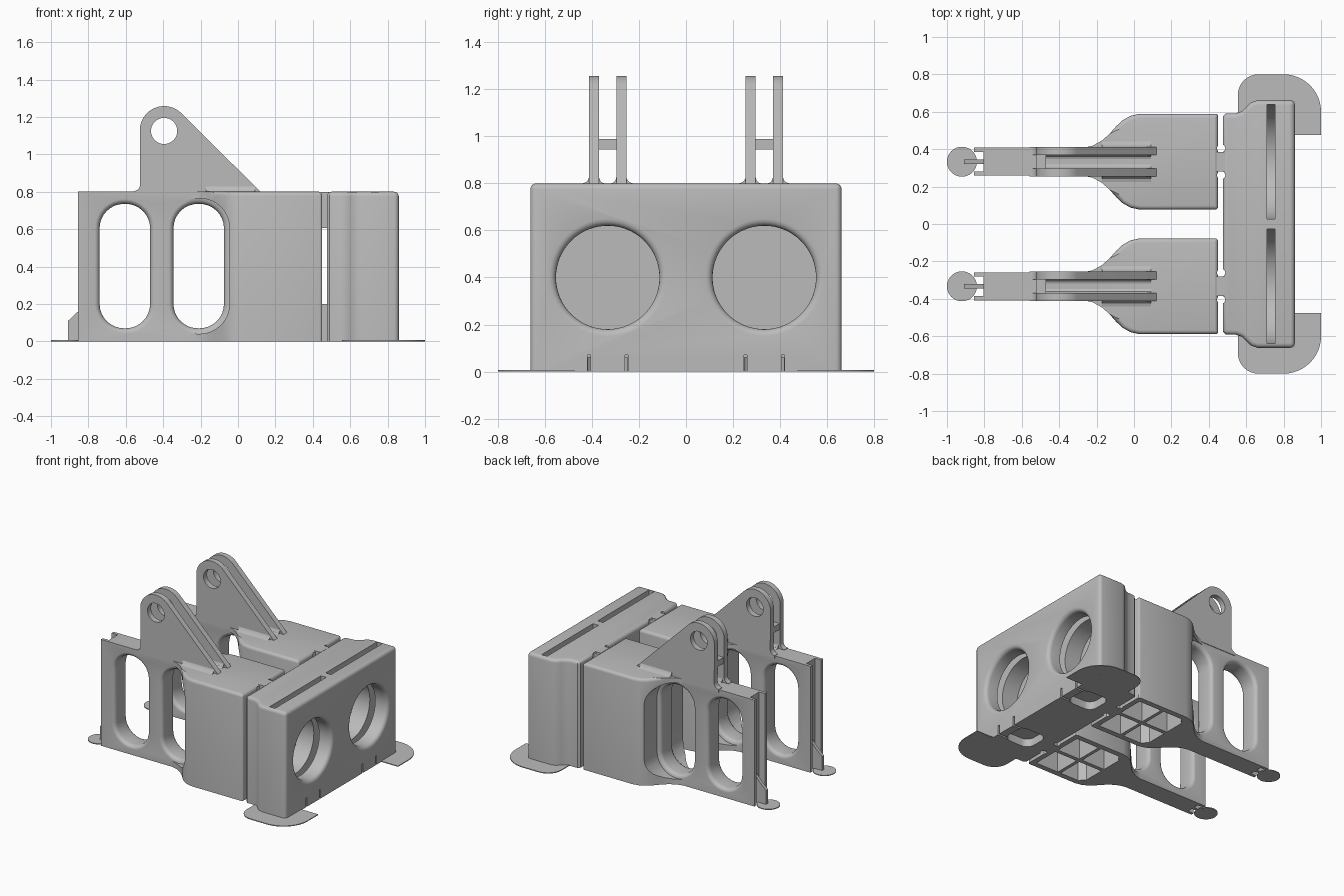
import bpy, bmesh, math
from mathutils import Vector

if "Cube" in bpy.data.objects:
    bpy.data.objects.remove(bpy.data.objects["Cube"])

grey = bpy.data.materials.new("plain grey")
grey.diffuse_color = (0.5, 0.5, 0.5, 1)
grey.use_nodes = True
grey.node_tree.nodes["Principled BSDF"].inputs["Base Color"].default_value = grey.diffuse_color
C = 0.333   # side offset of each arm's centre line


def loft(name, rings):
    """Closed solid through equal-length rings."""
    bm = bmesh.new()
    rows = [[bm.verts.new(p) for p in r] for r in rings]
    n = len(rows[0])
    for a, b in zip(rows, rows[1:]):
        for i in range(n):
            bm.faces.new((a[i], a[(i + 1) % n], b[(i + 1) % n], b[i]))
    bm.faces.new(rows[0])
    bm.faces.new(rows[-1])
    bmesh.ops.recalc_face_normals(bm, faces=bm.faces)
    me = bpy.data.meshes.new(name)
    bm.to_mesh(me)
    bm.free()
    ob = bpy.data.objects.new(name, me)
    me.materials.append(grey)
    bpy.context.collection.objects.link(ob)
    return ob


def at(axis, d, p, q):
    return {"x": (d, p, q), "y": (p, d, q), "z": (p, q, d)}[axis]


def prism(name, pts, axis, a, b):
    return loft(name, [[at(axis, d, p, q) for p, q in pts] for d in (a, b)])


def box(name, x, y, z):
    return prism(name, [(x[0], y[0]), (x[1], y[0]), (x[1], y[1]), (x[0], y[1])], "z", *z)


def arc(cx, cy, r, a0, a1, n=8):
    return [(cx + r * math.cos(math.radians(a0 + (a1 - a0) * i / n)),
             cy + r * math.sin(math.radians(a0 + (a1 - a0) * i / n))) for i in range(n + 1)]


def circle(cx, cy, r, n=48):
    return arc(cx, cy, r, 0, 360 - 360 / n, n - 1)


def slot(x0, x1, z0, z1, r):
    return (arc(x1 - r, z1 - r, r, 0, 90) + arc(x0 + r, z1 - r, r, 90, 180)
            + arc(x0 + r, z0 + r, r, 180, 270) + arc(x1 - r, z0 + r, r, 270, 360))


def cut(ob, *cutters):
    for c in cutters:
        m = ob.modifiers.new("cut", "BOOLEAN")
        m.operation, m.solver, m.object = "DIFFERENCE", "EXACT", c
        bpy.context.view_layer.objects.active = ob
        bpy.ops.object.modifier_apply(modifier=m.name)
        bpy.data.objects.remove(c)


def round_top(ob, width, min_x):
    """Bevel the upper outline in front of min_x."""
    bm = bmesh.new()
    bm.from_mesh(ob.data)
    top = max(v.co.z for v in bm.verts)
    edges = [e for e in bm.edges
             if all(v.co.z > top - 1e-4 and v.co.x > min_x for v in e.verts)]
    bmesh.ops.bevel(bm, geom=edges, offset=width, segments=4, profile=0.5, affect="EDGES")
    bm.to_mesh(ob.data)
    bm.free()


FLARE = [(0.03 - 0.03 * math.cos(t * math.pi / 8), 0.03 * math.sin(t * math.pi / 8))
         for t in range(5)]   # (widening, distance outward) of a rounded rim

# Front block with stepped sides
half = ([(0.475, 0.575), (0.49, 0.59), (0.545, 0.592), (0.575, 0.602), (0.6, 0.625),
         (0.625, 0.65), (0.66, 0.662)] + arc(0.835, 0.637, 0.025, 90, 0, 4))
block = prism("front_block", half + [(x, -y) for x, y in reversed(half)], "z", 0, 0.8)
round_top(block, 0.025, -1)
for s in (1, -1):
    y = s * C
    # Round openings with a soft rim
    prof = [(0.58, 0.22)] + [(0.83 + d, 0.22 + w) for w, d in FLARE] + [(0.9, 0.25)]
    hole = loft("hole_cutter", [[(x, p, q) for p, q in circle(y, 0.4, r, 64)] for x, r in prof])
    # Disc-shaped insert slot open at the top
    disc = prism("slot_cutter", arc(y, 0.4, 0.305, 180, 360, 32)
                 + [(y + 0.305, 0.9), (y - 0.305, 0.9)], "x", 0.71, 0.755)
    cut(block, hole, disc)
    # Underside pocket and narrow base slits
    cut(block, prism("pocket_cutter", slot(0.58, 0.8, y - 0.1, y + 0.1, 0.06), "z", -0.1, 0.06))
    for v in (-0.08, 0.08):
        cut(block, box("slit_cutter", (0.78, 0.9), (y + v - 0.007, y + v + 0.007), (-0.1, 0.07)))
        cut(block, prism("notch_cutter", circle(0.466, y + v * 0.9, 0.022, 20), "z", -0.1, 0.9))

smooth = [block]
for s, side in ((1, "back"), (-1, "front")):
    y = s * C
    # Arm flaring out into a wide body
    half = ([(-0.855, 0.075), (-0.27, 0.075), (-0.22, 0.086), (-0.17, 0.114), (-0.13, 0.15),
             (-0.095, 0.19), (-0.06, 0.222), (-0.02, 0.245), (0.03, 0.256)]
            + arc(0.435, 0.241, 0.015, 90, 0, 3))
    arm = prism(side + "_arm", [(x, y + v) for x, v in half]
                + [(x, y - v) for x, v in reversed(half)], "z", 0, 0.8)
    round_top(arm, 0.022, -0.15)
    # Two tall windows with soft rims
    for x0, x1 in ((-0.74, -0.47), (-0.345, -0.075)):
        side_prof = [(w, 0.046 + d) for w, d in FLARE] + [(0.03, 0.4)]
        prof = [(w, -d) for w, d in reversed(side_prof)] + side_prof
        cut(arm, loft("window_cutter", [
            [(px, y + d, pz) for px, pz in slot(x0 - w, x1 + w, 0.07 - w, 0.735 + w, 0.13 + w)]
            for w, d in prof]))
    # Rear groove, underside cells and joint notches
    cut(arm, box("groove_cutter", (-0.9, -0.805), (y - 0.052, y + 0.052), (-0.1, 0.9)))
    for t in (1, -1):
        for cell in ([(0.0, 0.015), (0.195, 0.015), (0.195, 0.215), (0.04, 0.215), (0.0, 0.17)],
                     [(0.22, 0.015), (0.41, 0.015), (0.41, 0.215), (0.22, 0.215)]):
            cut(arm, prism("cell_cutter", [(x, y + t * v) for x, v in cell], "z", -0.1, 0.55))
        cut(arm, prism("notch_cutter", circle(0.466, y + t * 0.072, 0.022, 20), "z", -0.1, 0.9))
    smooth.append(arm)

    # Paired lugs with a pin hole
    lug = ([(0.12, 0.8), (0.12, 0.78), (-0.56, 0.78), (-0.56, 0.8)]
           + arc(-0.56, 0.84, 0.037, 270, 360, 5)
           + arc(-0.395, 1.128, 0.13, 180, 45, 20))
    for t, nm in ((1, "outer"), (-1, "inner")):
        v0, v1 = sorted((t * 0.037, t * 0.079))
        ob = prism(f"{side}_{nm}_lug", lug, "y", y + v0, y + v1)
        cut(ob, prism("pin_cutter", circle(-0.395, 1.125, 0.07, 40), "y", y - 0.2, y + 0.2))
        # Fillets where the lug meets the body and the channel floor
        fil = [(0, -0.01), (0, 0.03), (0.006, 0.014), (0.014, 0.005), (0.03, 0), (0.03, -0.01)]
        o = prism(f"{side}_{nm}_fillet", [(y + t * (0.078 + a), 0.8 + b) for a, b in fil],
                  "x", -0.17, 0.09)
        i = prism(f"{side}_{nm}_channel_fillet",
                  [(y + t * (0.038 - a * 0.8), 0.8 + b) for a, b in fil], "x", -0.51, 0.09)
        smooth += [ob, o, i]

    # Crossbar between the lugs
    box(side + "_crossbar", (-0.52, -0.47), (y - 0.04, y + 0.04), (0.945, 0.99))
    # Necks joining arm and front block
    box(side + "_lower_neck", (0.44, 0.49), (y - 0.052, y + 0.052), (0, 0.2))
    box(side + "_upper_neck", (0.44, 0.49), (y - 0.052, y + 0.052), (0.605, 0.799))
    # Rear tab and round foot pad
    prism(side + "_rear_tab", [(-0.908, 0), (-0.8, 0), (-0.8, 0.22), (-0.855, 0.16),
                               (-0.908, 0.11)], "y", y - 0.012, y + 0.012)
    prism(side + "_foot_pad", circle(-0.92, y, 0.08), "z", 0, 0.006)
    # Corner foot pad wrapped around the front block
    pad = ([(0.555, 0.58)] + arc(0.665, 0.69, 0.11, 180, 90)
           + arc(0.8, 0.6, 0.2, 90, 0, 12) + [(1.0, 0.475), (0.855, 0.475), (0.855, 0.655),
                                               (0.66, 0.655), (0.6, 0.62)])
    prism(side + "_corner_pad", [(x, s * v) for x, v in pad], "z", 0, 0.006)

# Smooth curves, keep sharp edges
bpy.ops.object.select_all(action="DESELECT")
for ob in smooth:
    ob.select_set(True)
bpy.context.view_layer.objects.active = block
bpy.ops.object.shade_smooth_by_angle(angle=math.radians(30))
